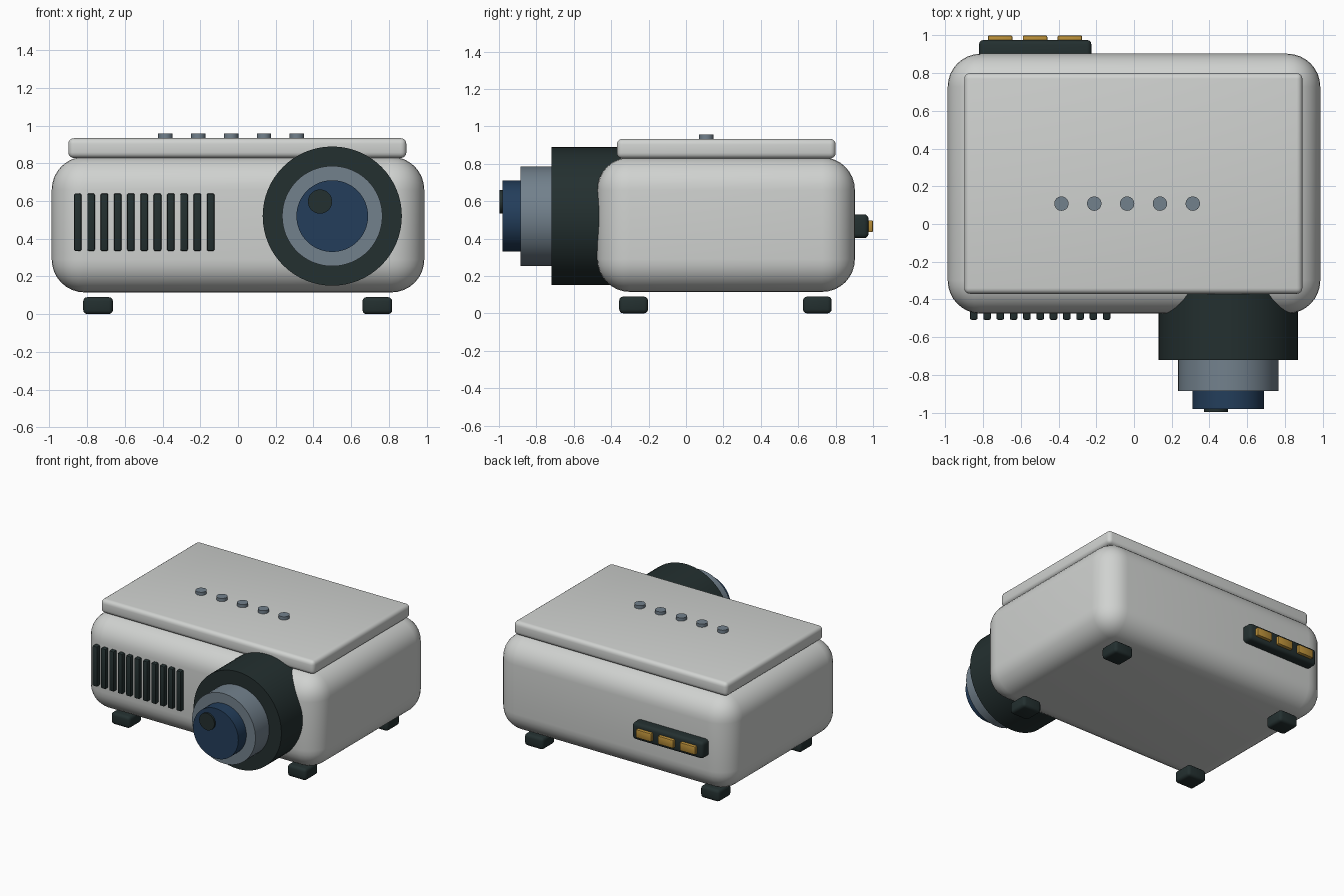
import bpy
import math

cube = bpy.data.objects.get("Cube")
if cube:
    bpy.data.objects.remove(cube, do_unlink=True)


def material(name, rgb):
    m = bpy.data.materials.new(name)
    m.use_nodes = True
    m.diffuse_color = (*rgb, 1)
    m.node_tree.nodes["Principled BSDF"].inputs["Base Color"].default_value = (*rgb, 1)
    return m


SHELL = material("light grey shell", (0.63, 0.645, 0.63))
DARK = material("dark charcoal", (0.017, 0.029, 0.029))
STEEL = material("steel grey", (0.17, 0.22, 0.265))
GLASS = material("deep blue glass", (0.017, 0.048, 0.105))
GOLD = material("gold contacts", (0.48, 0.27, 0.04))


def finish(obj, name, mat, bevel, segments):
    """Name, colour, bevel and smooth a part."""
    obj.name = name
    obj.data.materials.append(mat)
    if bevel:
        mod = obj.modifiers.new("Bevel", 'BEVEL')
        mod.width = bevel
        mod.segments = segments
        mod.limit_method = 'ANGLE'
        bpy.ops.object.modifier_apply(modifier=mod.name)
    bpy.ops.object.shade_smooth_by_angle(angle=math.radians(35))
    return obj


def box(name, mat, x, y, z, bevel=0, segments=3):
    """Box from (min, max) ranges on each axis."""
    centre = [(a + b) / 2 for a, b in (x, y, z)]
    bpy.ops.mesh.primitive_cube_add(size=1, location=centre)
    obj = bpy.context.object
    obj.scale = [b - a for a, b in (x, y, z)]
    bpy.ops.object.transform_apply(location=False, rotation=False, scale=True)
    return finish(obj, name, mat, bevel, segments)


def disc(name, mat, radius, centre, depth, forward=False, sides=64):
    """Cylinder, upright or pointing to the front."""
    rot = (math.pi / 2, 0, 0) if forward else (0, 0, 0)
    bpy.ops.mesh.primitive_cylinder_add(vertices=sides, radius=radius, depth=depth,
                                        location=centre, rotation=rot)
    return finish(bpy.context.object, name, mat, 0, 1)


def lens_part(name, mat, radius, front, back, x=0.5, z=0.52):
    return disc(name, mat, radius, (x, (front + back) / 2, z), back - front, True)


# Housing and lid
box("body", SHELL, (-0.988, 0.988), (-0.475, 0.903), (0.115, 0.835), 0.175, 8)
box("lid", SHELL, (-0.9, 0.893), (-0.37, 0.8), (0.828, 0.933), 0.03, 4)

# Stepped lens
lens_part("lens_barrel", DARK, 0.369, -0.72, -0.25)
lens_part("lens_ring", STEEL, 0.266, -0.885, -0.7)
lens_part("lens_glass", GLASS, 0.19, -0.982, -0.86)
lens_part("lens_pupil", DARK, 0.064, -0.996, -0.97, 0.435, 0.597)

# Front vent slats
for i in range(11):
    x = -0.85 + i * 0.0705
    box(f"vent_slat_{i + 1}", DARK, (x - 0.02, x + 0.02), (-0.508, -0.44),
        (0.335, 0.64), 0.008, 2)

# Top buttons
for i in range(5):
    disc(f"button_{i + 1}", STEEL, 0.038, (-0.385 + i * 0.1742, 0.108, 0.937), 0.04, sides=32)

# Feet
for side, x in (("right", -0.742), ("left", 0.739)):
    for end, y in (("front", -0.28), ("back", 0.702)):
        box(f"{end}_{side}_foot", DARK, (x - 0.079, x + 0.079), (y - 0.077, y + 0.077),
            (0, 0.09), 0.022, 3)

# Rear port panel with contacts
box("port_panel", DARK, (-0.822, -0.226), (0.85, 0.976), (0.402, 0.53), 0.024, 3)
for i in range(3):
    x = -0.71 + i * 0.185
    box(f"port_contact_{i + 1}", GOLD, (x - 0.065, x + 0.065), (0.95, 1.0),
        (0.434, 0.498), 0.008, 2)
